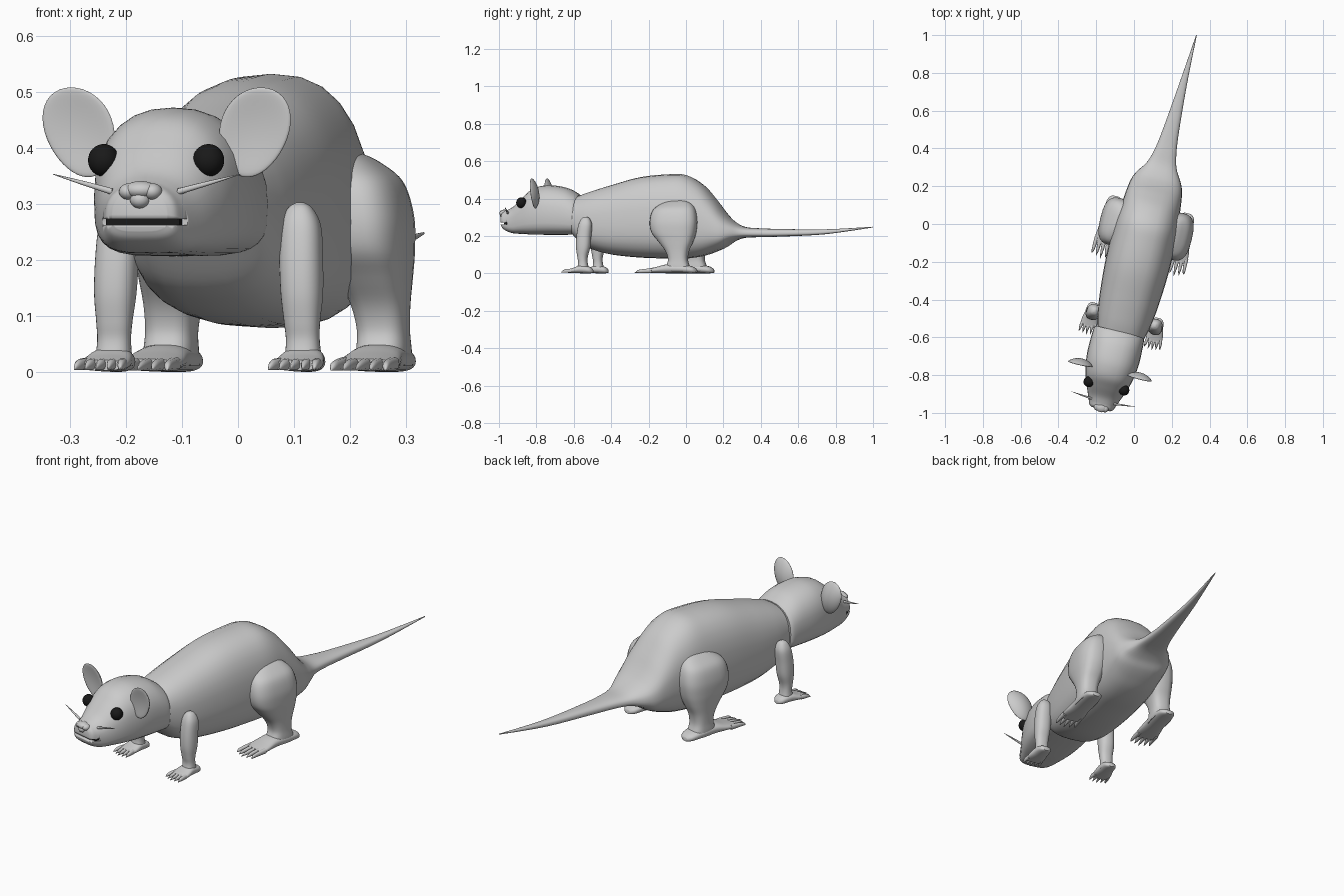
import bpy, bmesh
from math import sin, cos, pi, radians
from mathutils import Matrix, Vector

# The animal is built along local y, then turned slightly about z
TURN = Matrix.Rotation(radians(-13.5), 4, 'Z')
BODY = Matrix.Translation((0.07, 0, 0)) @ TURN
HEAD = Matrix.Translation((0.06, 0, 0)) @ TURN

black = bpy.data.materials.new("black")
black.diffuse_color = (0.01, 0.01, 0.01, 1)


def catmull(rows, steps):
    out = []
    for i in range(len(rows) - 1):
        p = [rows[max(0, min(len(rows) - 1, i + k))] for k in (-1, 0, 1, 2)]
        for s in range(steps):
            t = s / steps
            out.append([0.5 * (2*b + (c-a)*t + (2*a-5*b+4*c-d)*t*t + (3*b-a-3*c+d)*t**3)
                        for a, b, c, d in zip(*p)])
    return out + [list(rows[-1])]


def loft(bm, rows, axis='y', n_hi=2.4, n_lo=2.4, mid=0.5, sides=28, steps=5):
    """Rows are (position, centre x, half width, low, high) along the axis."""
    rings = []
    for t, c, w, lo, hi in catmull(rows, steps):
        m = lo + (hi - lo) * mid
        ring = []
        for k in range(sides):
            a = 2 * pi * k / sides
            n = n_hi if sin(a) >= 0 else n_lo
            x = c + w * abs(cos(a)) ** (2/n) * (1 if cos(a) > 0 else -1)
            h = abs(sin(a)) ** (2/n)
            q = m + (hi - m) * h if sin(a) >= 0 else m - (m - lo) * h
            ring.append(bm.verts.new((x, t, q) if axis == 'y' else (x, q, t)))
        rings.append(ring)
    for r, s in zip(rings, rings[1:]):
        for k in range(sides):
            j = (k + 1) % sides
            bm.faces.new((r[k], r[j], s[j], s[k]))
    bm.faces.new(rings[0])
    bm.faces.new(rings[-1])


def ball(bm, loc, size, seg=24):
    m = Matrix.Translation(loc) @ Matrix.Diagonal((*size, 1))
    return bmesh.ops.create_uvsphere(bm, u_segments=seg, v_segments=seg // 2 + 4,
                                     radius=1, matrix=m)['verts']


def finish(bm, name, frame, side=1, mat=None, angle=50):
    bmesh.ops.transform(bm, matrix=frame @ Matrix.Diagonal((side, 1, 1, 1)), verts=bm.verts)
    bmesh.ops.recalc_face_normals(bm, faces=bm.faces)
    me = bpy.data.meshes.new(name)
    bm.to_mesh(me)
    bm.free()
    ob = bpy.data.objects.new(name, me)
    bpy.context.collection.objects.link(ob)
    if mat:
        me.materials.append(mat)
    bpy.ops.object.select_all(action='DESELECT')
    ob.select_set(True)
    bpy.context.view_layer.objects.active = ob
    bpy.ops.object.shade_smooth_by_angle(angle=radians(angle))
    return ob


# Body running into the tail
bm = bmesh.new()
loft(bm, [(-.62, 0, .120, .215, .400), (-.56, 0, .136, .155, .425), (-.50, 0, .148, .125, .445),
          (-.40, 0, .160, .100, .475), (-.25, 0, .170, .085, .515), (-.10, 0, .172, .080, .530),
          (.00, 0, .168, .080, .526), (.09, 0, .156, .092, .475), (.16, 0, .148, .115, .398),
          (.215, 0, .138, .140, .325), (.26, 0, .118, .170, .280), (.32, .003, .080, .190, .250),
          (.40, .005, .058, .194, .242), (.52, .007, .042, .197, .238), (.77, .012, .020, .210, .236),
          (1.033, .02, .002, .246, .250)], n_hi=2.5, n_lo=2.7, mid=.42)
finish(bm, "body_and_tail", BODY)

# Head
bm = bmesh.new()
loft(bm, [(-.585, 0, .128, .216, .418), (-.60, 0, .137, .209, .430), (-.65, 0, .140, .207, .456),
          (-.72, 0, .141, .207, .470), (-.78, 0, .136, .207, .470), (-.84, 0, .124, .208, .452),
          (-.89, 0, .108, .211, .410), (-.94, 0, .088, .214, .362), (-.975, 0, .074, .224, .342),
          (-.998, 0, .064, .238, .334), (-1.008, 0, .050, .252, .322)],
     n_hi=2.3, n_lo=3.6, mid=.42)
head = finish(bm, "head", HEAD, angle=40)

# Mouth slot with dark lining
bm = bmesh.new()
bmesh.ops.create_cube(bm, size=1, matrix=Matrix.Translation((0, -1.0, .268)) @
                      Matrix.Diagonal((.3, .07, .011, 1)))
cutter = finish(bm, "mouth_cutter", HEAD)
cutter.hide_render = True
cutter.hide_set(True)
cut = head.modifiers.new("mouth", 'BOOLEAN')
cut.object = cutter
cut.solver = 'EXACT'
bm = bmesh.new()
bmesh.ops.create_cube(bm, size=1, matrix=Matrix.Translation((0, -.97, .268)) @
                      Matrix.Diagonal((.135, .03, .013, 1)))
finish(bm, "mouth_lining", HEAD, mat=black)

# Nose: bridge pad and two nostril lobes
bm = bmesh.new()
ball(bm, (0, -1.0, .325), (.030, .024, .016))
for s in (-1, 1):
    ball(bm, (s * .022, -1.0, .322), (.017, .020, .015))
ball(bm, (0, -1.004, .308), (.018, .018, .016))
finish(bm, "nose", HEAD)

for s, side in ((1, "right"), (-1, "left")):
    # Eye
    bm = bmesh.new()
    ball(bm, (.096, -.882, .378), (.028, .028, .029))
    finish(bm, side + "_eye", HEAD, s, black)

    # Cupped ear, narrower at its base
    bm = bmesh.new()
    for v in ball(bm, (0, 0, 0), (1, 1, 1), 32):
        x, y, z = v.co
        cup = 1 - x * x - z * z
        width = .064 * (1 + .12 * z)
        v.co = Vector((.160 + x * width + .014 * z, -.80 + .013 * y + .016 * cup - .006 * z,
                       .428 + .080 * z))
    finish(bm, side + "_ear", HEAD, s)

    # Whisker
    bm = bmesh.new()
    loft(bm, [(.06, 0, .006, -.006, .006), (.115, 0, .004, -.004, .004), (.172, 0, .0007, -.0007, .0007)],
         axis='z', sides=10)
    for v in bm.verts:
        x, y, t = v.co
        v.co = Vector((t, -.965 + y + .10 * (t - .06), .322 + .28 * (t - .06) + x))
    finish(bm, side + "_whisker", HEAD, s)

    # Front leg, foot and toes
    bm = bmesh.new()
    loft(bm, [(.303, .165, .006, -.520, -.505), (.292, .165, .022, -.535, -.490),
              (.26, .167, .035, -.550, -.478), (.20, .169, .038, -.560, -.482),
              (.14, .171, .037, -.562, -.487), (.09, .172, .032, -.555, -.500),
              (.055, .173, .030, -.550, -.500), (.012, .174, .034, -.560, -.490)], axis='z')
    loft(bm, [(-.470, .174, .014, .003, .020), (-.485, .174, .030, .001, .034),
              (-.53, .175, .038, .001, .045), (-.57, .177, .044, .002, .032),
              (-.602, .178, .042, .003, .022)])
    for i in range(-2, 3):
        u = .178 + i * .017
        loft(bm, [(-.58, u, .009, .004, .026), (-.605, u + i * .002, .008, .004, .024),
                  (-.622, u + i * .003, .005, .004, .018),
                  (-.645 + abs(i) * .006, u + i * .004, .001, .004, .007)], sides=10, steps=3)
    finish(bm, side + "_front_leg", BODY, s)

    # Hind leg, foot and toes
    bm = bmesh.new()
    loft(bm, [(.392, .135, .015, -.045, .020), (.375, .140, .045, -.095, .060),
              (.34, .155, .072, -.140, .088), (.28, .168, .078, -.155, .100),
              (.22, .174, .074, -.145, .095), (.17, .182, .062, -.105, .080),
              (.12, .190, .050, -.065, .060), (.075, .194, .045, -.050, .055),
              (.04, .195, .046, -.060, .065), (.012, .195, .046, -.070, .080)],
         axis='z', n_hi=2.8, n_lo=2.8)
    loft(bm, [(.105, .195, .018, .003, .022), (.085, .195, .038, .001, .036),
              (.03, .195, .047, .001, .048), (-.05, .196, .048, .001, .050),
              (-.11, .198, .054, .002, .036), (-.16, .200, .054, .003, .024)])
    for i in range(-2, 3):
        u = .200 + i * .022
        loft(bm, [(-.13, u, .011, .003, .028), (-.175, u + i * .001, .009, .003, .024),
                  (-.205, u + i * .002, .006, .003, .018),
                  (-.235 + abs(i) * .010, u + i * .003, .001, .003, .006)], sides=10, steps=3)
    finish(bm, side + "_hind_leg", BODY, s)
